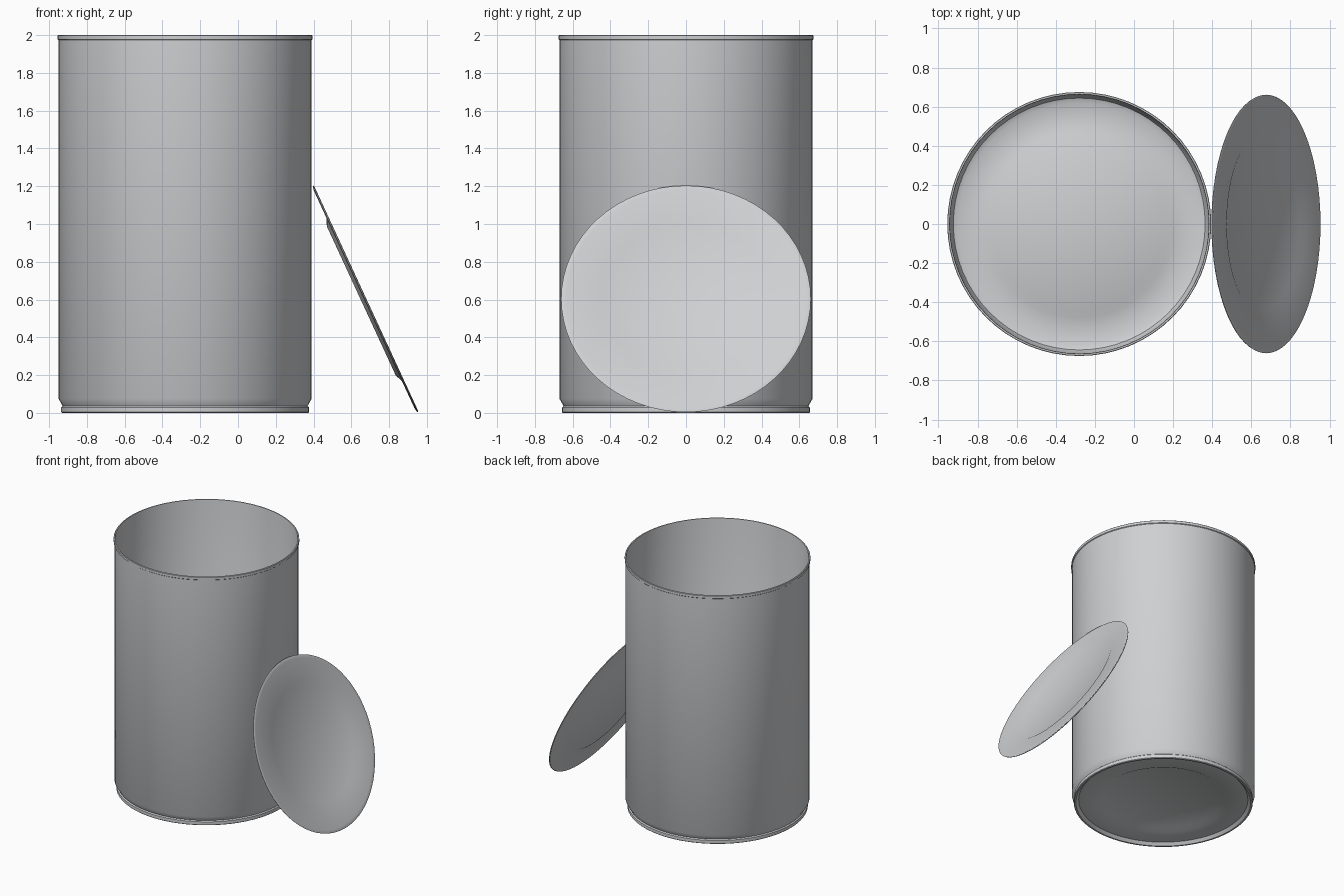
import bpy, bmesh, math

if "Cube" in bpy.data.objects:
    bpy.data.objects.remove(bpy.data.objects["Cube"])

SEGMENTS = 64

steel = bpy.data.materials.new("tin_grey")
steel.diffuse_color = (0.62, 0.63, 0.645, 1)
steel.use_nodes = True
steel.node_tree.nodes["Principled BSDF"].inputs["Base Color"].default_value = steel.diffuse_color


def lathe(name, profile, location, tilt=0.0):
    """Revolve a (radius, height) profile about z; radius 0 becomes a pole."""
    bm = bmesh.new()
    rings = []
    for r, z in profile:
        if r == 0:
            rings.append([bm.verts.new((0, 0, z))] * SEGMENTS)
        else:
            rings.append([bm.verts.new((r * math.cos(2 * math.pi * i / SEGMENTS),
                                        r * math.sin(2 * math.pi * i / SEGMENTS), z))
                          for i in range(SEGMENTS)])
    for a, b in zip(rings, rings[1:] + rings[:1]):
        if a[0] is a[1] and b[0] is b[1]:
            continue  # both ends on the axis
        for i in range(SEGMENTS):
            j = (i + 1) % SEGMENTS
            corners = []
            for v in (a[i], a[j], b[j], b[i]):
                if v not in corners:
                    corners.append(v)
            bm.faces.new(corners)
    bmesh.ops.recalc_face_normals(bm, faces=bm.faces)
    mesh = bpy.data.meshes.new(name)
    bm.to_mesh(mesh)
    bm.free()
    mesh.materials.append(steel)
    obj = bpy.data.objects.new(name, mesh)
    bpy.context.collection.objects.link(obj)
    obj.location = location
    obj.rotation_euler = (0, tilt, 0)
    bpy.ops.object.select_all(action='DESELECT')
    obj.select_set(True)
    bpy.context.view_layer.objects.active = obj
    bpy.ops.object.shade_smooth_by_angle(angle=math.radians(40))
    return obj


# Open can: underside panel, bottom seam, wall, top lip, inner wall, floor
can_profile = [
    (0, 0.042), (0.435, 0.042), (0.475, 0.022), (0.62, 0.022), (0.64, 0.0),
    (0.652, 0.0), (0.656, 0.004), (0.656, 0.029), (0.648, 0.036),
    (0.67, 0.075), (0.67, 1.974), (0.675, 1.978), (0.675, 1.997),
    (0.672, 2.0), (0.664, 2.0), (0.662, 1.99), (0.662, 0.08),
    (0.644, 0.042), (0.62, 0.032), (0.48, 0.032), (0.44, 0.052), (0, 0.052),
]
lathe("can_body", can_profile, (-0.28, 0, 0))

# Cut-off lid leaning on the can, with its panel pressed towards the can
lid_profile = [
    (0, -0.021), (0.44, -0.021), (0.48, -0.004), (0.635, -0.004), (0.655, 0.0),
    (0.661, -0.003), (0.658, -0.008), (0.635, -0.012), (0.475, -0.012),
    (0.435, -0.029), (0, -0.029),
]
lathe("leaning_lid", lid_profile, (0.679, 0, 0.605), math.atan2(1.2, 0.555))
